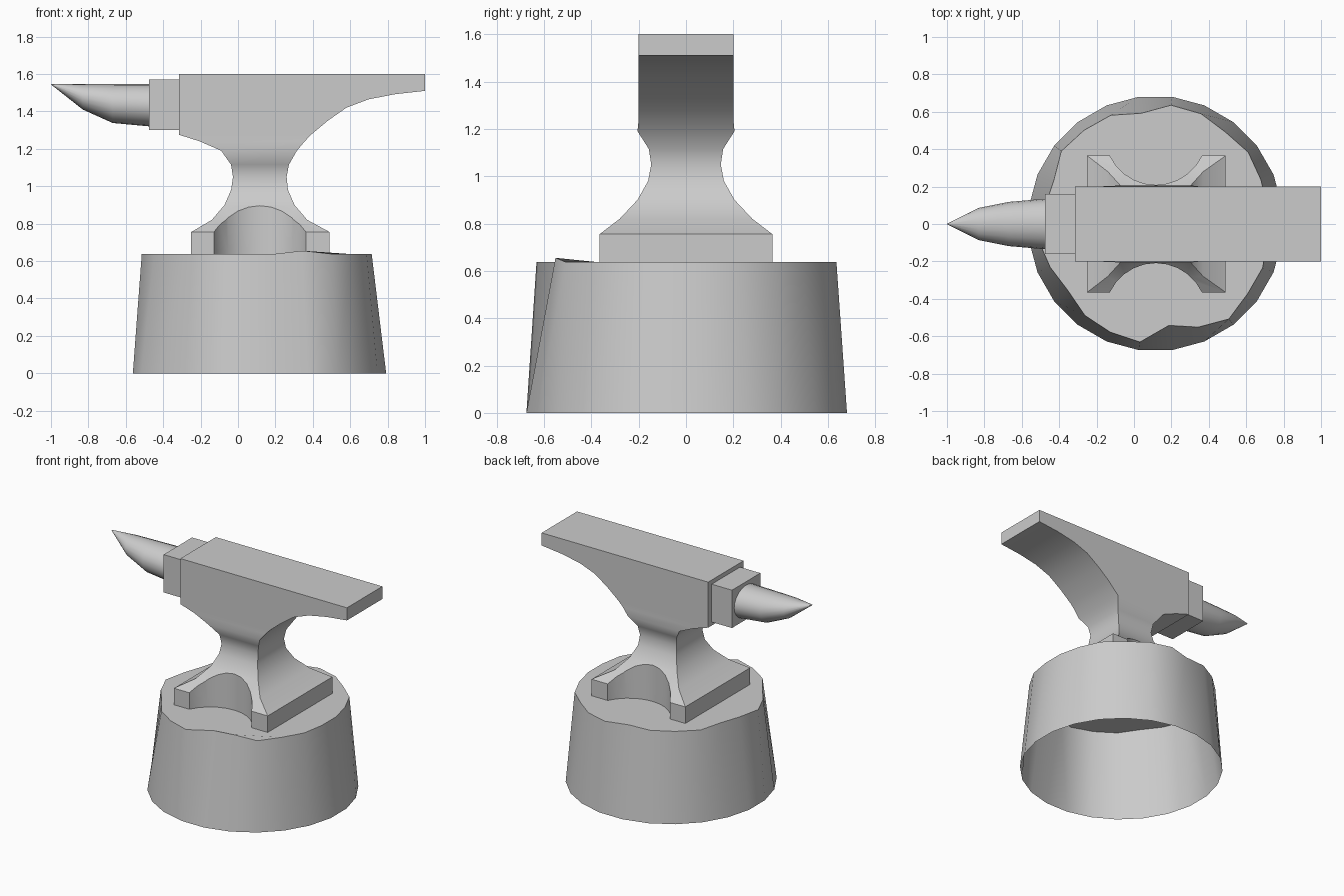
import bpy
import bmesh
import math

cube = bpy.data.objects.get("Cube")
if cube:
    bpy.data.objects.remove(cube)

CX = 0.115  # shared centre of stump and anvil foot

grey = bpy.data.materials.new("plain grey")
grey.use_nodes = True
colour = (0.6, 0.6, 0.6, 1)
grey.diffuse_color = colour
grey.node_tree.nodes["Principled BSDF"].inputs["Base Color"].default_value = colour


def loft(name, rings, caps=(True, True)):
    """Skin a stack of equal-length rings of points, optionally capping the ends."""
    bm = bmesh.new()
    rows = [[bm.verts.new(p) for p in ring] for ring in rings]
    n = len(rows[0])
    for a, b in zip(rows, rows[1:]):
        for i in range(n):
            j = (i + 1) % n
            bm.faces.new((a[i], a[j], b[j], b[i]))
    if caps[0]:
        bm.faces.new(rows[0][::-1])
    if caps[1]:
        bm.faces.new(rows[-1])
    bmesh.ops.remove_doubles(bm, verts=bm.verts, dist=0.0001)
    if all(caps):
        bmesh.ops.recalc_face_normals(bm, faces=bm.faces)
    mesh = bpy.data.meshes.new(name)
    bm.to_mesh(mesh)
    bm.free()
    obj = bpy.data.objects.new(name, mesh)
    bpy.context.collection.objects.link(obj)
    mesh.materials.append(grey)
    return obj


def activate(obj):
    bpy.ops.object.select_all(action="DESELECT")
    obj.select_set(True)
    bpy.context.view_layer.objects.active = obj


def smooth(obj, degrees=40):
    activate(obj)
    bpy.ops.object.shade_smooth_by_angle(angle=math.radians(degrees))


def rectangle(z, x0, x1, hy):
    return [(x0, -hy, z), (x1, -hy, z), (x1, hy, z), (x0, hy, z)]


# Stump: open underneath, with a chipped, uneven upper rim
rim = [.605, .61, .625, .615, .635, .638, .594, .626, .628, .635, .59, .60,
       .635, .61, .59, .62, .63, .64, .55, .60, .644, .62, .62, .605]
RAISED = 18  # rim corner lifted slightly at the front


def stump_point(i, radius, z):
    a = math.tau * (i + 0.5) / len(rim)
    return (CX + radius * math.cos(a), 0.003 + radius * math.sin(a), z)


base_ring = [stump_point(i, 0.683, 0) for i in range(len(rim))]
top_ring = [stump_point(i, r, 0.655 if i == RAISED + 1 else 0.637)
            for i, r in enumerate(rim)]
smooth(loft("stump", [base_ring, top_ring], caps=(False, True)))

# Anvil body: height, left edge, right edge, half depth
sections = [
    (0.637, -0.25, 0.49, 0.365), (0.755, -0.25, 0.49, 0.365),
    (0.82, -0.14, 0.37, 0.28), (0.90, -0.072, 0.302, 0.205),
    (0.98, -0.037, 0.267, 0.16), (1.05, -0.027, 0.26, 0.147),
    (1.115, -0.037, 0.272, 0.157), (1.19, -0.09, 0.315, 0.205),
    (1.24, -0.205, 0.357, 0.2), (1.275, -0.315, 0.39, 0.2),
    (1.35, -0.315, 0.48, 0.2), (1.42, -0.315, 0.58, 0.2),
    (1.465, -0.315, 0.70, 0.2), (1.492, -0.315, 0.84, 0.2),
    (1.51, -0.315, 1.0, 0.2), (1.6, -0.315, 1.0, 0.2),
]
body = loft("anvil_body", [rectangle(*s) for s in sections])

# Rounded notches scooped from the front and back of the foot
for side in (-1, 1):
    bpy.ops.mesh.primitive_cylinder_add(
        vertices=28, radius=0.272, depth=0.5, location=(CX + 0.002, side * 0.481, 0.75))
    cutter = bpy.context.object
    cutter.name = "notch_cutter"
    cutter.hide_render = True
    cutter.data.materials.append(grey)
    cut = body.modifiers.new("notch", "BOOLEAN")
    cut.operation = "DIFFERENCE"
    cut.solver = "EXACT"
    cut.object = cutter
    activate(body)
    bpy.ops.object.modifier_apply(modifier=cut.name)
    bpy.data.objects.remove(cutter)
smooth(body)

# Step block between the body and the horn
loft("step_block", [rectangle(1.30, -0.475, -0.315, 0.16),
                    rectangle(1.57, -0.475, -0.315, 0.16)])

# Horn: level along the top, tapering to a point; x, half width, half height
SIDES = 20
TOP = 1.546


def horn_ring(x, hw, hh):
    angles = [math.tau * i / SIDES for i in range(SIDES)]
    return [(x, hw * math.cos(a), TOP - hh + hh * math.sin(a)) for a in angles]


horn = loft("horn", [horn_ring(-0.475, 0.135, 0.113), horn_ring(-0.67, 0.118, 0.104),
                     horn_ring(-0.83, 0.086, 0.068), horn_ring(-1.0, 0.001, 0.001)])
smooth(horn)
